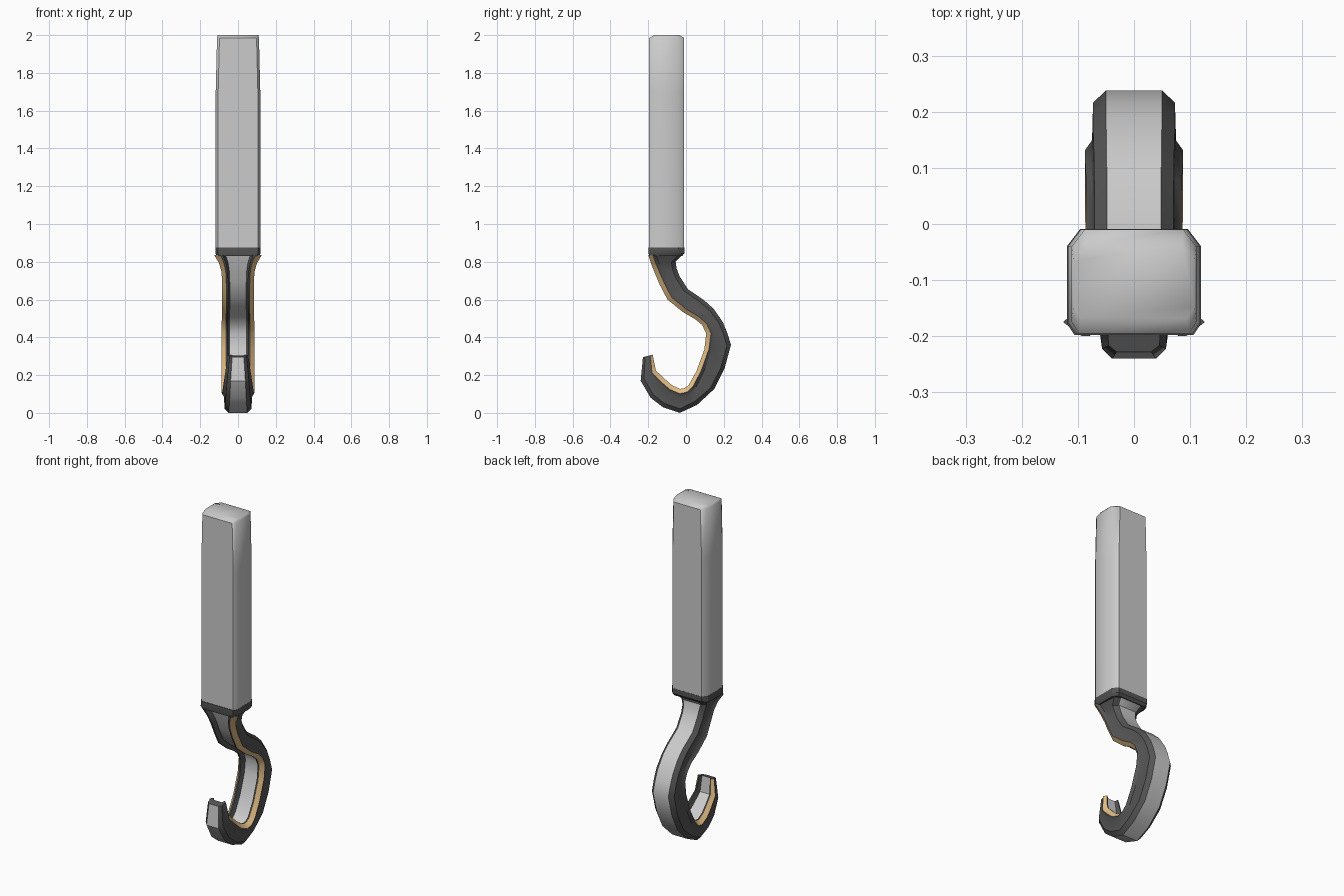
import bpy, bmesh, math
from mathutils import Vector

if "Cube" in bpy.data.objects:
    bpy.data.objects.remove(bpy.data.objects["Cube"])


def material(name, rgb):
    m = bpy.data.materials.new(name)
    m.diffuse_color = (*rgb, 1)
    m.use_nodes = True
    m.node_tree.nodes["Principled BSDF"].inputs["Base Color"].default_value = m.diffuse_color
    return m


LIGHT = material("light_grey", (0.8, 0.8, 0.8))
DARK = material("dark_grey", (0.09, 0.09, 0.09))
GOLD = material("tan_trim", (0.8, 0.54, 0.25))


def loft(name, rings, mats=(), strip_mats=None, cap_mat=0, angle=35):
    """Skin a list of closed rings and cap both ends."""
    bm = bmesh.new()
    vs = [[bm.verts.new(p) for p in ring] for ring in rings]
    n = len(rings[0])
    for a, b in zip(vs, vs[1:]):
        for i in range(n):
            j = (i + 1) % n
            f = bm.faces.new((a[i], a[j], b[j], b[i]))
            f.material_index = strip_mats[i] if strip_mats else 0
    for ring in (vs[0], vs[-1]):
        bm.faces.new(ring).material_index = cap_mat
    bmesh.ops.recalc_face_normals(bm, faces=bm.faces)
    me = bpy.data.meshes.new(name)
    bm.to_mesh(me)
    bm.free()
    for m in mats:
        me.materials.append(m)
    ob = bpy.data.objects.new(name, me)
    bpy.context.collection.objects.link(ob)
    bpy.ops.object.select_all(action='DESELECT')
    ob.select_set(True)
    bpy.context.view_layer.objects.active = ob
    bpy.ops.object.shade_smooth_by_angle(angle=math.radians(angle))
    return ob


def octagon(z, w=0.118, y0=-0.195, y1=-0.01):
    """Rectangle with small front chamfers and larger back chamfers."""
    half = [(w - 0.013, y0), (w, y0 + 0.02), (w, y1 - 0.03), (w - 0.023, y1)]
    return [(x, y, z) for x, y in half] + [(-x, y, z) for x, y in half[::-1]]


# Long shaft, narrowing slightly towards the top
loft("shaft", [octagon(0.87), octagon(1.7), octagon(1.985, 0.111),
               octagon(2.0, 0.108, -0.168, -0.035)], angle=50)

# Dark collar under the shaft
loft("collar", [octagon(0.83, 0.112, -0.195, -0.02), octagon(0.845, 0.119, -0.198, -0.009),
                octagon(0.875, 0.119, -0.198, -0.009)], [DARK])

# Hook stations: inner y, z / outer y, z / width scale
STATIONS = [
    (-0.200, 0.835, -0.010, 0.845, 1.45),
    (-0.185, 0.790, -0.055, 0.800, 1.15),
    (-0.165, 0.740, -0.050, 0.765, 1.0),
    (-0.140, 0.680, -0.035, 0.725, 0.97),
    (-0.098, 0.600, 0.010, 0.655, 0.97),
    (-0.018, 0.535, 0.095, 0.597, 0.97),
    (0.050, 0.495, 0.147, 0.550, 0.98),
    (0.086, 0.465, 0.195, 0.480, 1.0),
    (0.107, 0.420, 0.218, 0.425, 1.0),
    (0.097, 0.335, 0.238, 0.360, 1.0),
    (0.056, 0.222, 0.205, 0.238, 1.0),
    (0.013, 0.145, 0.150, 0.127, 1.0),
    (-0.010, 0.130, 0.058, 0.042, 1.0),
    (-0.033, 0.127, -0.033, 0.000, 0.98),
    (-0.077, 0.148, -0.122, 0.030, 0.93),
    (-0.115, 0.182, -0.187, 0.080, 0.87),
    (-0.160, 0.225, -0.240, 0.170, 0.78),
    (-0.176, 0.308, -0.228, 0.295, 0.62),
]


def hook_ring(iy, iz, oy, oz, s):
    """Grooved inner face, flared trim edge, flat sides, chamfered back."""
    inner = Vector((0, iy, iz))
    d = Vector((0, oy, oz)) - inner
    D = d.length
    d.normalize()
    k = min(1, D / 0.1)
    half = [(0.045, 0.028 * k), (0.055, 0), (0.064, 0), (0.087, 0.025 * k),
            (0.075, 0.042 * k), (0.073, D - 0.022 * k), (0.05, D)]
    pts = [(x * s, t) for x, t in half]
    pts += [(-x, t) for x, t in pts[::-1]]
    return [inner + d * t + Vector((x, 0, 0)) for x, t in pts]


# Hook with light inner groove and back, dark sides, tan trim strips
strips = [1, 1, 2, 1, 1, 1, 0, 1, 1, 1, 2, 1, 1, 0]
loft("hook", [hook_ring(*s) for s in STATIONS], [LIGHT, DARK, GOLD], strips, cap_mat=1)
